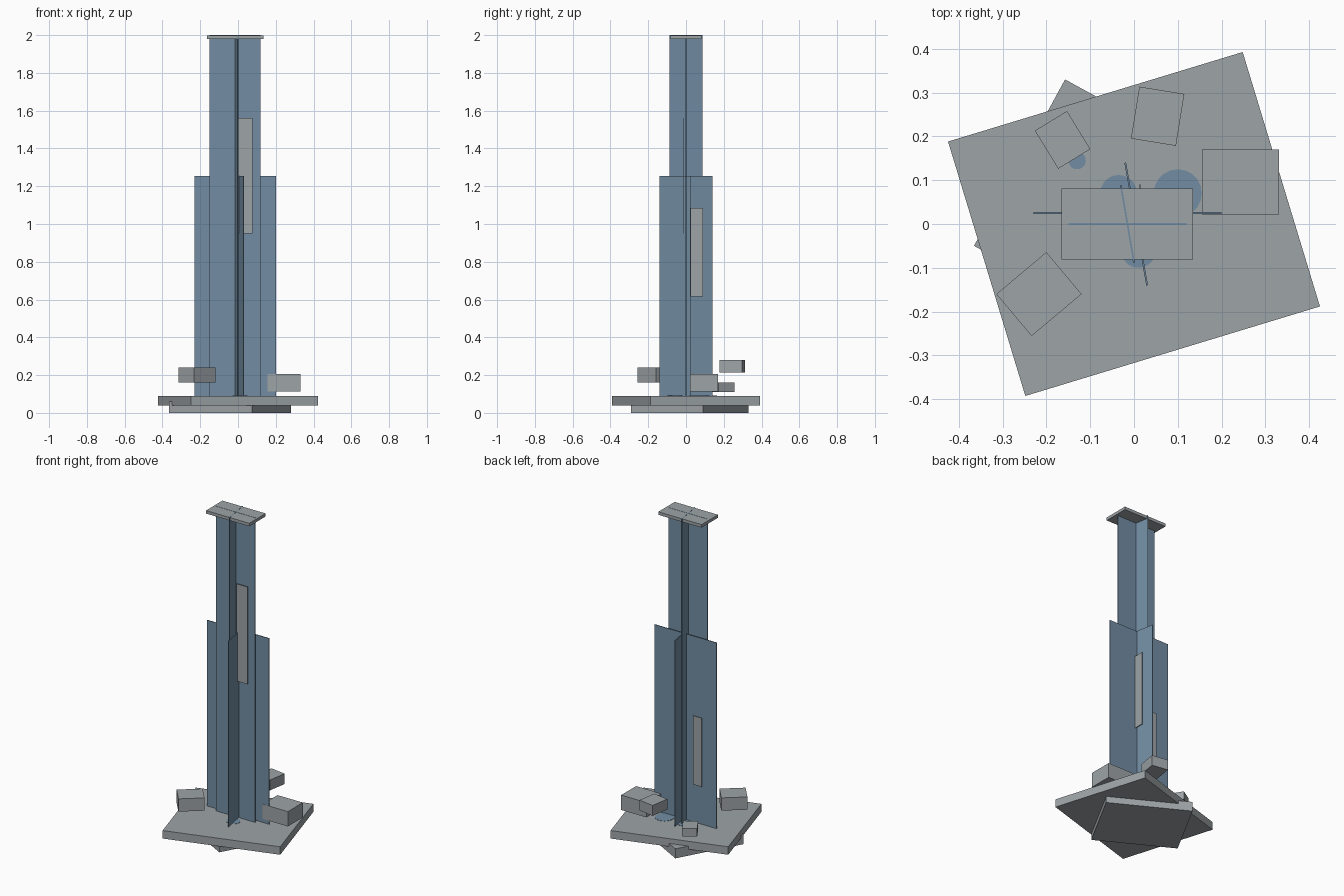
import bpy, math

if "Cube" in bpy.data.objects:
    bpy.data.objects.remove(bpy.data.objects["Cube"])


def material(name, rgb):
    m = bpy.data.materials.new(name)
    m.diffuse_color = (*rgb, 1)
    m.use_nodes = True
    m.node_tree.nodes["Principled BSDF"].inputs["Base Color"].default_value = m.diffuse_color
    return m


STONE = material("grey stone", (0.34, 0.37, 0.385))
WATER = material("blue water", (0.17, 0.27, 0.37))


def box(name, cx, cy, z0, z1, sx, sy, mat, deg=0.0):
    bpy.ops.mesh.primitive_cube_add(size=1, location=(cx, cy, (z0 + z1) / 2))
    o = bpy.context.object
    o.name = name
    o.scale = (sx, sy, z1 - z0)
    o.rotation_euler.z = math.radians(deg)
    o.data.materials.append(mat)
    return o


def sheet(name, a, b, z0, z1, mat, thick=0.004):
    """Thin upright plate running between two plan points."""
    dx, dy = b[0] - a[0], b[1] - a[1]
    return box(name, (a[0] + b[0]) / 2, (a[1] + b[1]) / 2, z0, z1,
               math.hypot(dx, dy), thick, mat, math.degrees(math.atan2(dy, dx)))


# Stone slabs: lower, upper, and the ledge on top
box("lower_slab", -0.042, 0.02, 0.0, 0.06, 0.50, 0.433, STONE, -28.7)
box("upper_slab", 0, 0, 0.04, 0.09, 0.703, 0.607, STONE, 16.9)
box("top_ledge", -0.015, 0.0, 1.98, 1.999, 0.30, 0.162, STONE)

# Crossed water sheets, tall and short
sheet("tall_sheet_wide", (-0.15, 0), (0.12, 0), 0.09, 2.0, WATER)
sheet("tall_sheet_deep", (-0.03, 0.088), (0.0, -0.088), 0.09, 2.0, WATER)
sheet("short_sheet_wide", (-0.23, 0.025), (0.20, 0.025), 0.09, 1.255, WATER)
sheet("short_sheet_deep", (-0.02, 0.14), (0.03, -0.14), 0.09, 1.255, WATER)

# Pale streaks on the water
sheet("front_streak", (0.0, -0.015), (0.077, -0.015), 0.95, 1.56, STONE)
sheet("side_streak", (0.013, 0.02), (0.013, 0.09), 0.615, 1.085, STONE)
sheet("back_streak", (-0.135, 0.035), (-0.073, 0.035), 0.33, 0.76, STONE)

# Loose rocks around the base
box("rock_back_left", -0.163, 0.192, 0.11, 0.16, 0.086, 0.102, STONE, 31.5)
box("rock_back", 0.054, 0.246, 0.215, 0.28, 0.104, 0.12, STONE, -9.2)
box("rock_right", 0.243, 0.096, 0.112, 0.205, 0.175, 0.148, STONE)
box("rock_front_left", -0.217, -0.16, 0.16, 0.24, 0.149, 0.125, STONE, 40)

# Flat splash puddles on the upper slab
for i, (x, y, r) in enumerate([(0.10, 0.07, 0.055), (-0.035, 0.07, 0.042),
                               (-0.13, 0.145, 0.02), (0.01, -0.06, 0.04)]):
    bpy.ops.mesh.primitive_cylinder_add(vertices=20, radius=r, depth=0.004,
                                        location=(x, y, 0.09))
    o = bpy.context.object
    o.name = f"puddle_{i + 1}"
    o.data.materials.append(WATER)
